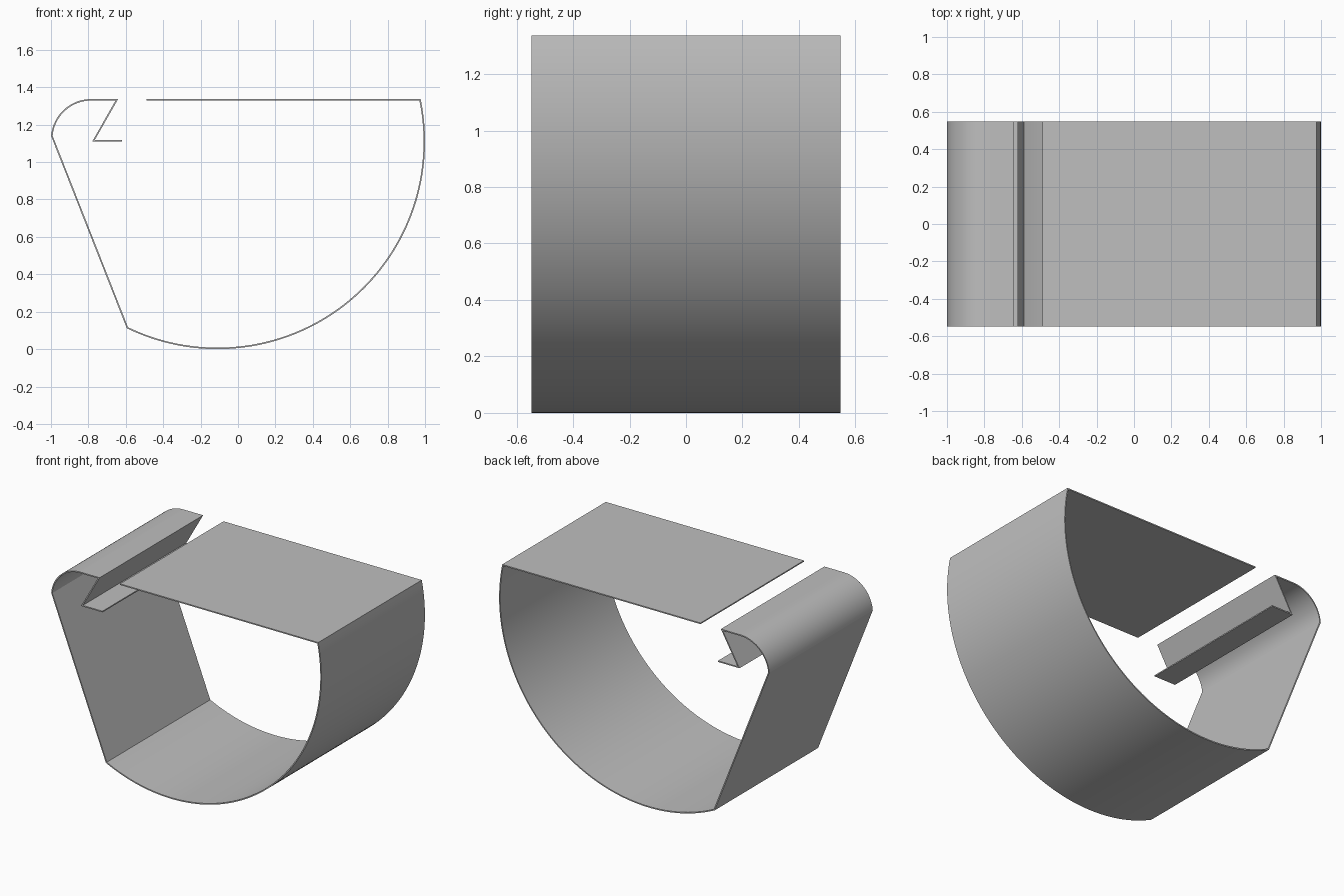
import bpy
import bmesh
from math import radians, sin, cos

cube = bpy.data.objects.get("Cube")
if cube:
    bpy.data.objects.remove(cube, do_unlink=True)

HALF_DEPTH = 0.547
THICKNESS = 0.008
TOP = 1.333


def arc(cx, cz, radius, start, end, steps):
    """Points along an arc, angles in degrees."""
    angles = [radians(start + (end - start) * i / steps) for i in range(steps + 1)]
    return [(cx + radius * cos(a), cz + radius * sin(a)) for a in angles]


# Centre line of the bent sheet, from the folded lip round to the flat top
profile = [(-0.62, 1.115), (-0.772, 1.115), (-0.648, TOP)]
profile += arc(-0.785, TOP - 0.211, 0.211, 90, 175, 20)
profile += arc(-0.11, 1.11, 1.106, -115.8, 11.6, 72)
profile += [(-0.49, TOP)]

# Sweep the centre line through the depth
bm = bmesh.new()
front = [bm.verts.new((x, -HALF_DEPTH, z)) for x, z in profile]
back = [bm.verts.new((x, HALF_DEPTH, z)) for x, z in profile]
for i in range(len(profile) - 1):
    bm.faces.new((front[i], front[i + 1], back[i + 1], back[i]))
mesh = bpy.data.meshes.new("bent_sheet_band")
bm.to_mesh(mesh)
bm.free()
band = bpy.data.objects.new("bent_sheet_band", mesh)
bpy.context.collection.objects.link(band)

# Plain grey finish
grey = bpy.data.materials.new("plain_grey")
grey.use_nodes = True
colour = (0.52, 0.52, 0.52, 1)
grey.diffuse_color = colour
grey.node_tree.nodes["Principled BSDF"].inputs["Base Color"].default_value = colour
mesh.materials.append(grey)

# Sheet thickness, centred on the profile
solid = band.modifiers.new("thickness", "SOLIDIFY")
solid.thickness = THICKNESS
solid.offset = 0
solid.use_even_offset = True

# Smooth bends with crisp folds and edges
bpy.ops.object.select_all(action="DESELECT")
band.select_set(True)
bpy.context.view_layer.objects.active = band
bpy.ops.object.modifier_apply(modifier=solid.name)
bpy.ops.object.shade_smooth_by_angle(angle=radians(20))
